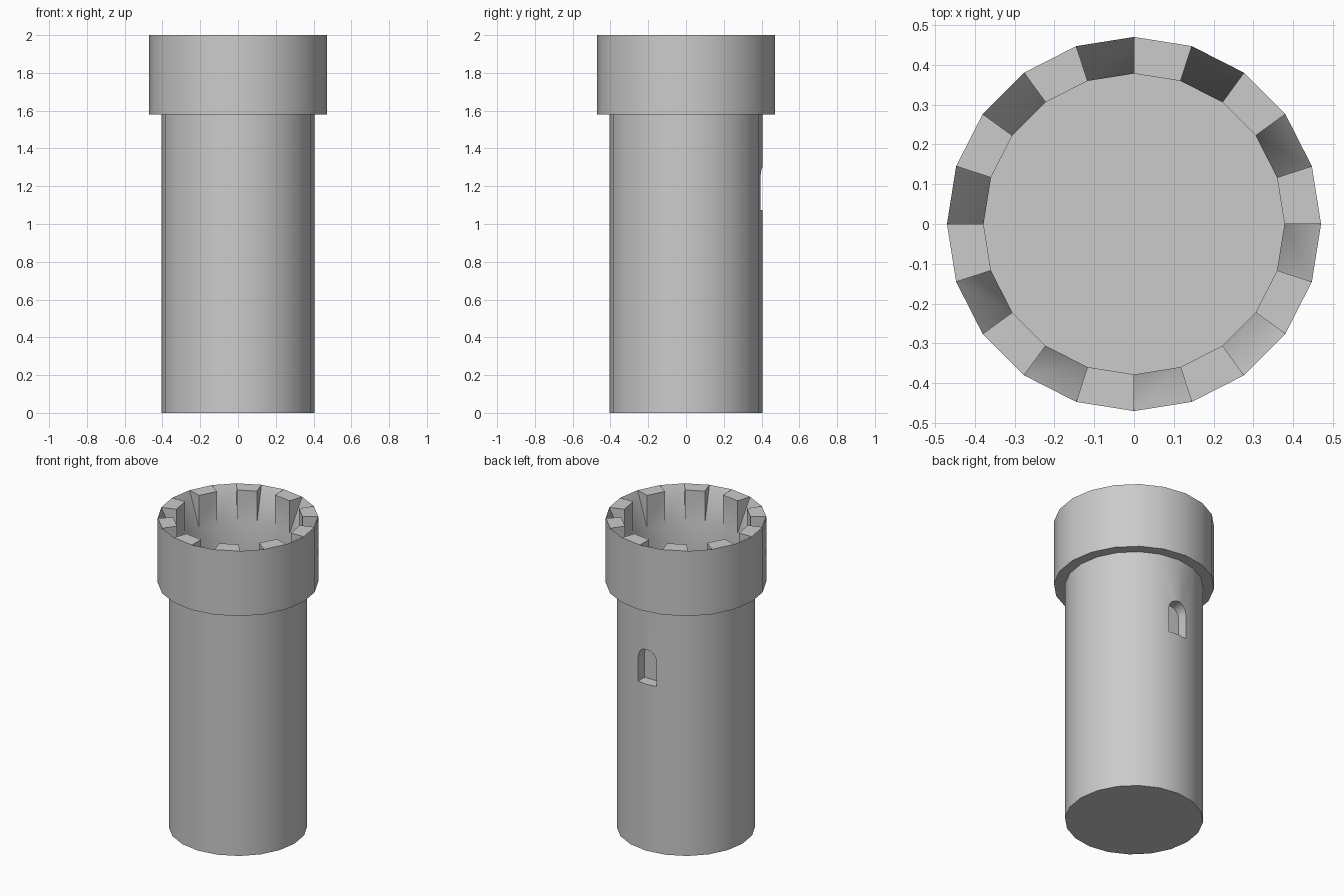
import bpy, bmesh, math

if "Cube" in bpy.data.objects:
    bpy.data.objects.remove(bpy.data.objects["Cube"])

SIDES = 20
STEP = 2 * math.pi / SIDES
R_TOWER, R_OUT, R_IN = 0.405, 0.47, 0.378
Z_RING, Z_SILL, Z_TOP = 1.58, 1.79, 2.0


def finish(name, bm):
    bmesh.ops.recalc_face_normals(bm, faces=bm.faces)
    mesh = bpy.data.meshes.new(name)
    bm.to_mesh(mesh)
    bm.free()
    obj = bpy.data.objects.new(name, mesh)
    bpy.context.collection.objects.link(obj)
    return obj


def ring(bm, r, z):
    return [bm.verts.new((r * math.cos(i * STEP - math.pi / 2),
                          r * math.sin(i * STEP - math.pi / 2), z))
            for i in range(SIDES)]


def smooth(obj):
    bpy.ops.object.select_all(action='DESELECT')
    obj.select_set(True)
    bpy.context.view_layer.objects.active = obj
    bpy.ops.object.shade_smooth_by_angle(angle=math.radians(30))


# Tower shaft, its top is the floor inside the crown
bm = bmesh.new()
low, high = ring(bm, R_TOWER, 0), ring(bm, R_TOWER, Z_RING)
for i in range(SIDES):
    j = (i + 1) % SIDES
    bm.faces.new((low[i], low[j], high[j], high[i]))
bm.faces.new(low)
bm.faces.new(high)
tower = finish("tower_shaft", bm)

# Arched window recess in the back
half, z0, z1 = 0.065, 1.075, 1.235
outline = [(-half, z0), (half, z0)]
outline += [(half * math.cos(a * math.pi / 8), z1 + half * math.sin(a * math.pi / 8))
            for a in range(9)]
bm = bmesh.new()
inner = [bm.verts.new((x, 0.33, z)) for x, z in outline]
outer = [bm.verts.new((x, 0.50, z)) for x, z in outline]
for i in range(len(outline)):
    j = (i + 1) % len(outline)
    bm.faces.new((inner[i], inner[j], outer[j], outer[i]))
bm.faces.new(inner)
bm.faces.new(outer)
cutter = finish("window_cutter", bm)
cutter.hide_render = True
mod = tower.modifiers.new("window", 'BOOLEAN')
mod.operation = 'DIFFERENCE'
mod.solver = 'EXACT'
mod.object = cutter
bpy.ops.object.select_all(action='DESELECT')
tower.select_set(True)
bpy.context.view_layer.objects.active = tower
bpy.ops.object.modifier_apply(modifier=mod.name)
bpy.data.objects.remove(cutter)
smooth(tower)

# Crown: full merlons alternate with wedges that slope down to the inside
bm = bmesh.new()
under = ring(bm, R_TOWER, Z_RING)
base = ring(bm, R_OUT, Z_RING)
sill = ring(bm, R_OUT, Z_SILL)
rim = ring(bm, R_OUT, Z_TOP)
in_top = ring(bm, R_IN, Z_TOP)
in_mid = ring(bm, R_IN, Z_SILL)
in_low = ring(bm, R_IN, Z_RING)
for i in range(SIDES):
    j = (i + 1) % SIDES

    def strip(a, b):
        bm.faces.new((a[i], a[j], b[j], b[i]))

    strip(under, base)
    strip(base, sill)
    strip(sill, rim)
    strip(in_mid, in_low)
    if i % 2 == 0:
        strip(rim, in_mid)
    else:
        strip(rim, in_top)
        strip(in_top, in_mid)
    bm.faces.new((rim[i], in_top[i], in_mid[i]))
    strip(in_low, under)
crown = finish("battlement_crown", bm)
smooth(crown)
